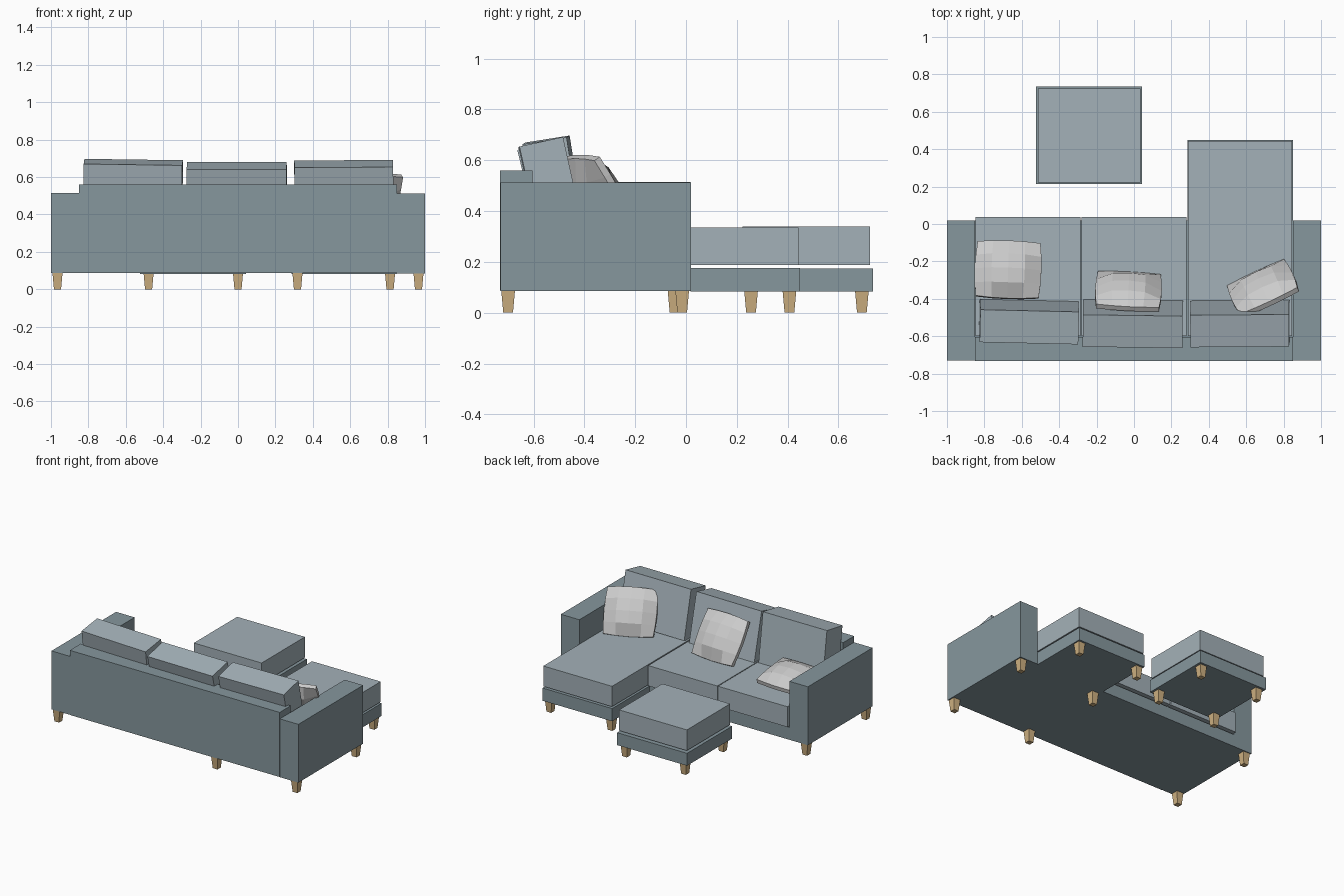
import bpy, bmesh
from math import radians, sqrt

if "Cube" in bpy.data.objects:
    bpy.data.objects.remove(bpy.data.objects["Cube"])


def mat(name, col):
    m = bpy.data.materials.new(name)
    m.diffuse_color = (*col, 1)
    m.use_nodes = True
    m.node_tree.nodes["Principled BSDF"].inputs["Base Color"].default_value = m.diffuse_color
    return m


FRAME = mat("frame_fabric", (0.24, 0.31, 0.34))
CUSHION = mat("cushion_fabric", (0.37, 0.44, 0.48))
PILLOW = mat("pillow_fabric", (0.72, 0.72, 0.70))
WOOD = mat("light_wood", (0.62, 0.44, 0.22))


def finish(name, bm, material, loc=(0, 0, 0), rot=(0, 0, 0)):
    me = bpy.data.meshes.new(name)
    bm.to_mesh(me)
    bm.free()
    me.materials.append(material)
    ob = bpy.data.objects.new(name, me)
    ob.location = loc
    ob.rotation_euler = [radians(a) for a in rot]
    bpy.context.collection.objects.link(ob)
    return ob


def block(name, x, y, z, material, rot=(0, 0, 0)):
    """Box given by its (min, max) ranges, turned about its own centre."""
    bm = bmesh.new()
    bmesh.ops.create_cube(bm, size=1)
    bmesh.ops.scale(bm, vec=(x[1] - x[0], y[1] - y[0], z[1] - z[0]), verts=bm.verts)
    return finish(name, bm, material, [sum(r) / 2 for r in (x, y, z)], rot)


def leg(name, x, y):
    """Square foot tapering to the floor."""
    bm = bmesh.new()
    bmesh.ops.create_cube(bm, size=1)
    for v in bm.verts:
        w = 0.054 if v.co.z > 0 else 0.038
        v.co = (v.co.x * w, v.co.y * w, 0.088 if v.co.z > 0 else 0)
    finish(name, bm, WOOD, (x, y, 0))


def pillow(name, loc, rot, hx=0.168, hy=0.158, hz=0.07):
    """Faceted throw pillow: domed both sides with a thin rim."""
    bm = bmesh.new()
    bmesh.ops.create_cube(bm, size=2)
    bmesh.ops.subdivide_edges(bm, edges=bm.edges[:], cuts=3, use_grid_fill=True)
    for v in bm.verts:
        u, w, t = v.co
        dome = 0.2 + 0.8 * sqrt(max(0, (1 - u * u) * (1 - w * w)))
        v.co = (u * hx * (1 + 0.06 * (1 - w * w)),
                w * hy * (1 + 0.06 * (1 - u * u)), t * hz * dome)
    finish(name, bm, PILLOW, loc, rot)


# Frame: arms, back and seat bases
block("left_arm", (-1, -0.85), (-0.73, 0.018), (0.087, 0.515), FRAME)
block("right_arm", (0.85, 1), (-0.73, 0.02), (0.085, 0.512), FRAME)
block("sofa_back", (-0.85, 0.85), (-0.732, -0.605), (0.087, 0.56), FRAME)
block("sofa_base", (-0.85, 0.85), (-0.605, 0.018), (0.087, 0.178), FRAME)
block("chaise_base", (0.285, 0.849), (0.018, 0.448), (0.083, 0.176), FRAME)
block("ottoman_base", (-0.523, 0.043), (0.214, 0.735), (0.083, 0.174), FRAME)

# Seat cushions
for name, x, y1 in (("left_seat", (-0.848, -0.286), 0.038),
                    ("middle_seat", (-0.28, 0.28), 0.038),
                    ("chaise_seat", (0.289, 0.846), 0.443)):
    block(name, x, (-0.6, y1), (0.187, 0.336), CUSHION)
block("ottoman_cushion", (-0.514, 0.035), (0.223, 0.724), (0.187, 0.339), CUSHION)

# Leaning back cushions
for name, x, cy, cz, tilt, roll, yaw in (
        ("left_back_cushion", (-0.825, -0.298), -0.523, 0.504, 9, 0.8, -1.3),
        ("middle_back_cushion", (-0.273, 0.26), -0.533, 0.488, 13.5, 0, -0.8),
        ("right_back_cushion", (0.302, 0.83), -0.533, 0.497, 12.5, -0.4, 0.4)):
    block(name, x, (cy - 0.088, cy + 0.088), (cz - 0.178, cz + 0.178), CUSHION,
          (tilt, roll, yaw))

# Throw pillows: one lying, two leaning
pillow("left_pillow", (-0.673, -0.245, 0.402), (-10, 0, -2), hy=0.148)
pillow("middle_pillow", (-0.03, -0.36, 0.472), (-56, 0, -3))
pillow("right_pillow", (0.69, -0.345, 0.472), (-58, 0, 25))

# Legs under sofa, chaise and ottoman
for x in (-0.965, 0.965):
    leg("back_leg", x, -0.70)
    leg("arm_leg", x, -0.015)
leg("middle_back_leg", 0.318, -0.70)
leg("middle_front_leg", 0.318, -0.045)
for x in (0.318, 0.813):
    leg("chaise_leg", x, 0.407)
for x in (-0.478, 0.0):
    for y in (0.256, 0.692):
        leg("ottoman_leg", x, y)
